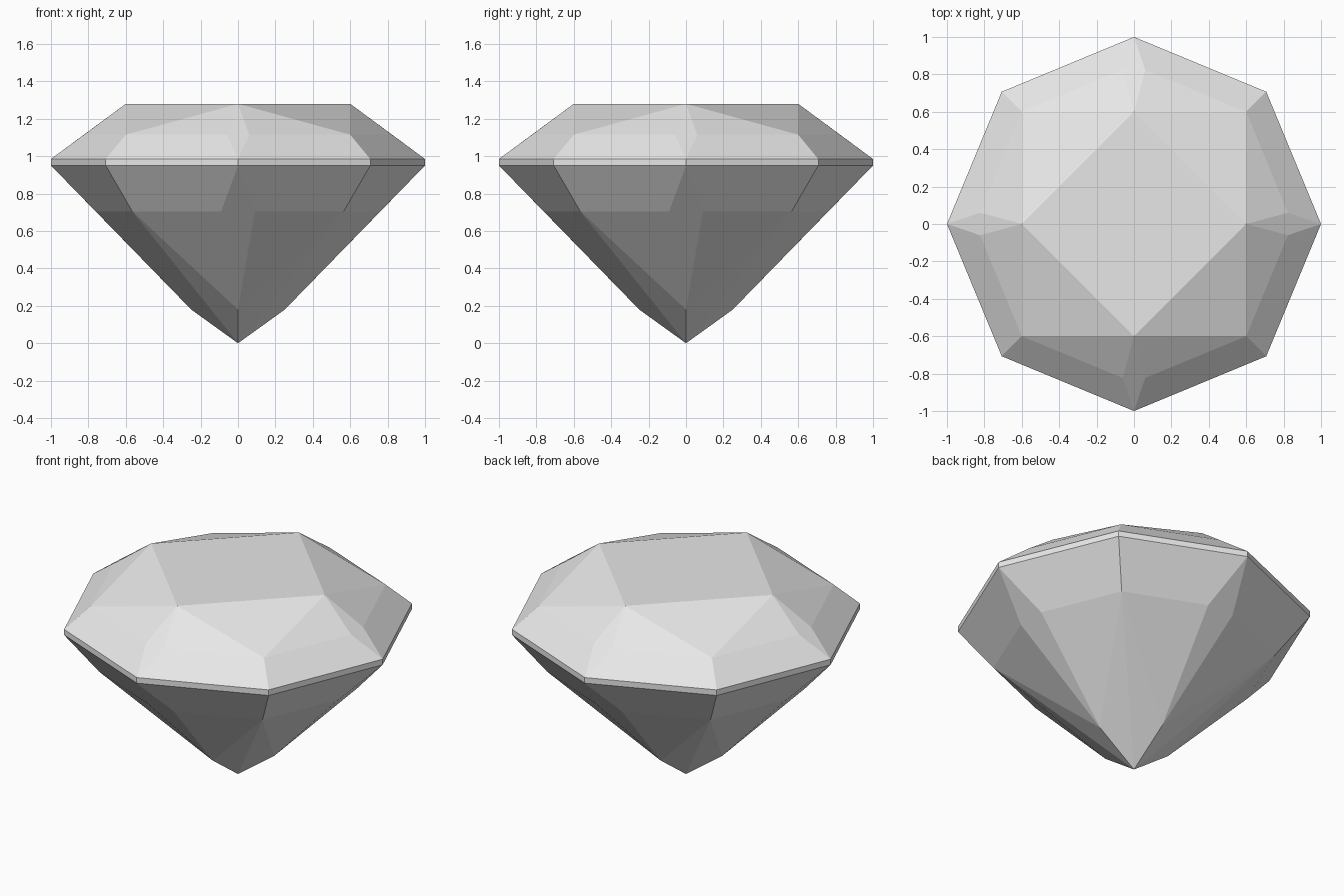
import bpy, bmesh, math
from mathutils import Matrix, Vector

cube = bpy.data.objects.get("Cube")
if cube:
    bpy.data.objects.remove(cube, do_unlink=True)

# Material
GREY = (0.8, 0.8, 0.8, 1.0)
mat = bpy.data.materials.new("pale grey crystal")
mat.use_nodes = True
mat.diffuse_color = GREY
mat.node_tree.nodes["Principled BSDF"].inputs["Base Color"].default_value = GREY


def mirror(p):
    """Reflect a point across the diagonal plane x = y."""
    return Vector((p.y, p.x, p.z))


def flip(p):
    """Reflect a point across the plane y = 0."""
    return Vector((p.x, -p.y, p.z))


def build_part(name, eighths, quarters, caps=()):
    """Make a part from facets repeated eight times, four times or once."""
    bm = bmesh.new()
    facets = [list(f) for f in quarters]
    for f in eighths:
        facets += [list(f), [mirror(p) for p in reversed(f)]]
    for i in range(4):
        turn = Matrix.Rotation(i * math.pi / 2, 3, "Z")
        for f in facets:
            bm.faces.new([bm.verts.new(turn @ p) for p in f])
    for f in caps:
        bm.faces.new([bm.verts.new(p) for p in f])
    bmesh.ops.remove_doubles(bm, verts=bm.verts, dist=0.0005)
    mesh = bpy.data.meshes.new(name)
    bm.to_mesh(mesh)
    bm.free()
    mesh.materials.append(mat)
    obj = bpy.data.objects.new(name, mesh)
    bpy.context.collection.objects.link(obj)
    return obj


# Girdle corners: on the axis and on the diagonal
r = math.sqrt(0.5)
top_axis, top_diag = Vector((1, 0, 0.985)), Vector((r, r, 0.985))
low_axis, low_diag = Vector((1, 0, 0.95)), Vector((r, r, 0.95))

# Crown corners
table = Vector((0.6, 0, 1.28))
star = Vector((0.6, 0.6, 1.115))
kite = Vector((0.823, 0.06, 1.115))

# Pavilion corners
tip = Vector((0, 0, 0))
culet = Vector((0.25, 0, 0.18))
low_star = Vector((0.565, 0.565, 0.705))
low_kite = Vector((0.761, 0.09, 0.705))

# Crown: upper and lower break facets, main facets, kites and flat table
table_ring = [Matrix.Rotation(i * math.pi / 2, 3, "Z") @ table for i in range(4)]
build_part(
    "crown",
    [(table, kite, star), (top_axis, top_diag, star, kite)],
    [(table, star, mirror(table)), (table, flip(kite), top_axis, kite)],
    [table_ring],
)

# Girdle: thin eight-sided band
build_part("girdle", [(low_axis, low_diag, top_diag, top_axis)], [])

# Pavilion: break facets, long facets down to the tip, and kites
build_part(
    "pavilion",
    [(low_diag, low_axis, low_kite, low_star),
     (low_star, low_kite, culet),
     (low_star, culet, tip)],
    [(low_axis, flip(low_kite), culet, low_kite)],
)
